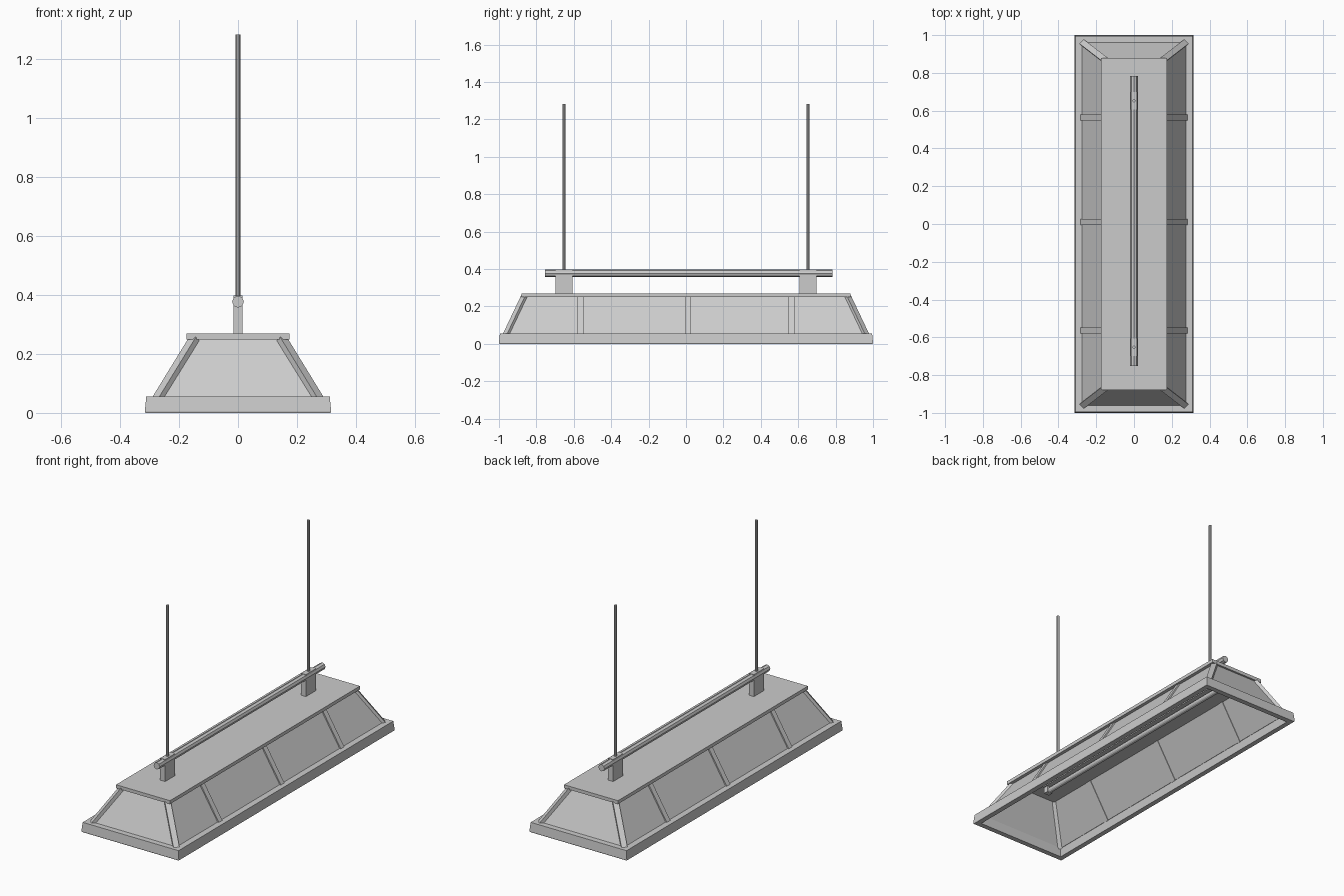
import bpy, bmesh, math
from mathutils import Vector, Matrix

if "Cube" in bpy.data.objects:
    bpy.data.objects.remove(bpy.data.objects["Cube"])


def finish(bm, name):
    bmesh.ops.recalc_face_normals(bm, faces=bm.faces)
    me = bpy.data.meshes.new(name)
    bm.to_mesh(me)
    bm.free()
    ob = bpy.data.objects.new(name, me)
    bpy.context.collection.objects.link(ob)
    return ob


def box(name, center, size):
    bm = bmesh.new()
    bmesh.ops.create_cube(bm, size=1, matrix=Matrix.Translation(center) @ Matrix.Diagonal((*size, 1)))
    return finish(bm, name)


def ring(name, profile):
    """Rectangular ring swept through a closed profile of (half x, half y, z)."""
    bm = bmesh.new()
    loops = [[bm.verts.new((sx * x, sy * y, z)) for sx, sy in ((1, 1), (-1, 1), (-1, -1), (1, -1))]
             for x, y, z in profile]
    for a, b in zip(loops, loops[1:] + loops[:1]):
        for i in range(4):
            j = (i + 1) % 4
            bm.faces.new((a[i], a[j], b[j], b[i]))
    return finish(bm, name)


def beam(name, a, b, side, width, depth):
    """Rectangular bar from a to b, its width running along side."""
    a, b = Vector(a), Vector(b)
    d = b - a
    z = d.normalized()
    x = Vector(side)
    x = (x - z * x.dot(z)).normalized()
    rot = Matrix((x, z.cross(x), z)).transposed().to_4x4()
    bm = bmesh.new()
    bmesh.ops.create_cube(bm, size=1, matrix=Matrix.Translation((a + b) / 2) @ rot
                          @ Matrix.Diagonal((width, depth, d.length, 1)))
    return finish(bm, name)


def rod(name, a, b, radius, sides):
    a, b = Vector(a), Vector(b)
    d = b - a
    rot = d.to_track_quat('Z', 'Y').to_matrix().to_4x4()
    bm = bmesh.new()
    bmesh.ops.create_cone(bm, cap_ends=True, segments=sides, radius1=radius, radius2=radius,
                          depth=d.length, matrix=Matrix.Translation((a + b) / 2) @ rot)
    return finish(bm, name)


# Bottom frame, sloped shade and top plate
ring("bottom_frame", [(.316, 1, .005), (.311, .995, .056), (.275, .958, .056),
                      (.285, .968, 0), (.314, .998, 0)])
ring("shade_panels", [(.281, .967, .045), (.152, .866, .255), (.146, .86, .255), (.275, .961, .045)])
box("top_plate", (0, 0, .259), (.35, 1.76, .02))

# Ribs on the long sides and at the corners
for sx in (-1, 1):
    for y in (-.565, 0.01, .565):
        beam("side_rib", (sx * .28, y, .045), (sx * .153, y, .252), (0, 1, 0), .032, .016)
    for sy in (-1, 1):
        beam("corner_rib", (sx * .275, sy * .963, .045), (sx * .148, sy * .865, .252),
             (sx, -sy, 0), .032, .02)

# Hanging brackets, rods and the octagonal cross bar
for sy in (-1, 1):
    box("bracket", (0, sy * .652, .333), (.032, .092, .13))
    rod("hanging_rod", (0, sy * .652, .39), (0, sy * .652, 1.283), .008, 8)
rod("cross_bar", (0, -.753, .377), (0, .783, .377), .02, 8)

# Lamp fitting under the top plate
box("lamp_channel", (0, 0, .24), (.05, 1.5, .022))
rod("lamp_tube", (0, -.73, .207), (0, .73, .207), .015, 12)
for sy in (-1, 1):
    box("lamp_socket", (0, sy * .735, .218), (.036, .03, .05))
